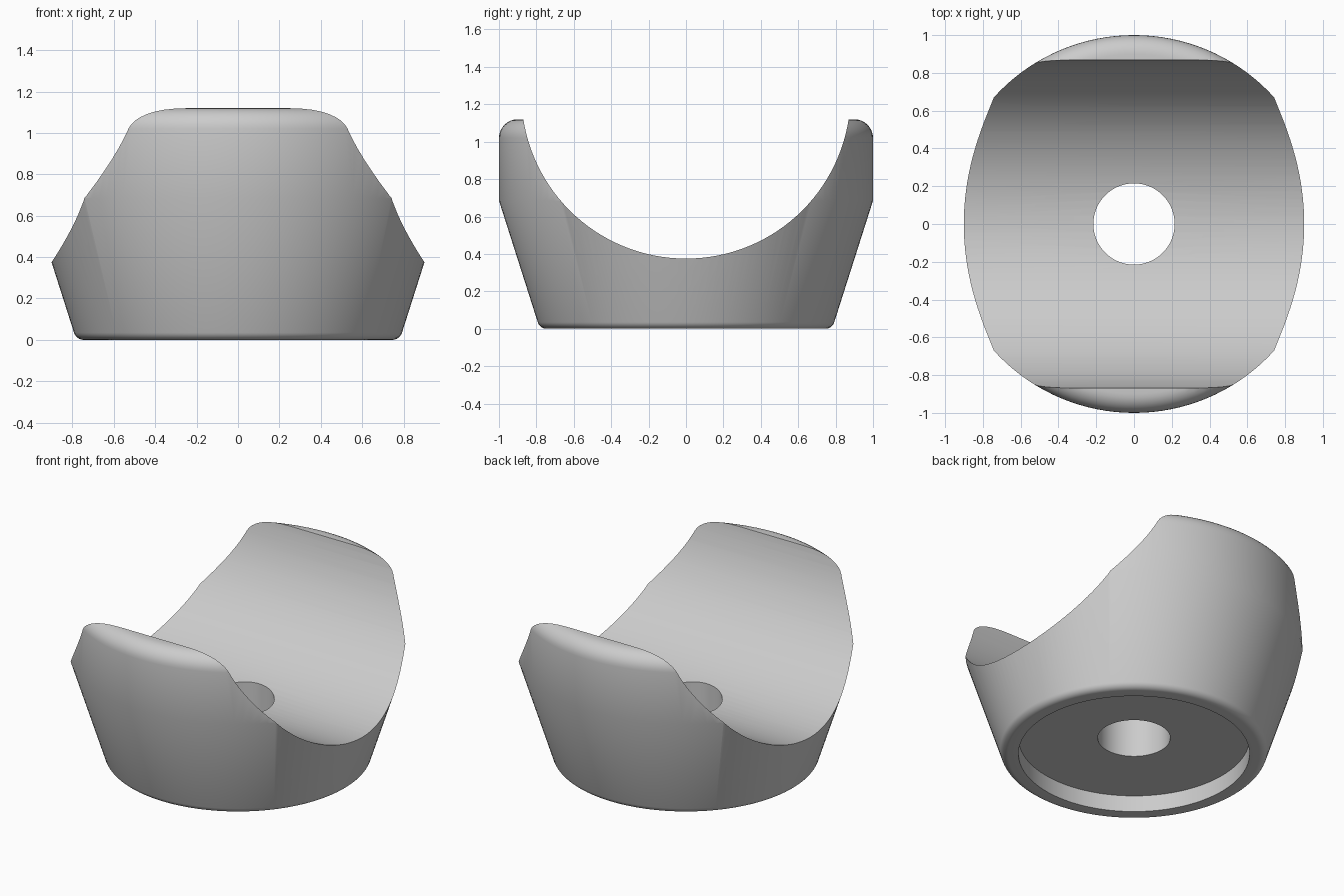
import bpy, bmesh, math
from mathutils import Matrix, Vector

cube = bpy.data.objects.get("Cube")
if cube:
    bpy.data.objects.remove(cube, do_unlink=True)

SEGMENTS = 128
HOLE_R, RECESS_R, RECESS_Z = 0.215, 0.685, 0.107
TOP_Z = 1.12
SADDLE_R, SADDLE_Z = 0.88, 1.255

grey = bpy.data.materials.new("plain grey")
grey.use_nodes = True
grey.diffuse_color = (0.6, 0.6, 0.6, 1)
grey.node_tree.nodes["Principled BSDF"].inputs["Base Color"].default_value = (0.6, 0.6, 0.6, 1)


def arc(r, z, radius, start, end, steps=8):
    """Points of a fillet in the (radius, height) plane."""
    angles = [math.radians(start + (end - start) * i / steps) for i in range(steps + 1)]
    return [(r + radius * math.cos(a), z + radius * math.sin(a)) for a in angles]


def make_object(name, bm):
    bmesh.ops.recalc_face_normals(bm, faces=bm.faces)
    mesh = bpy.data.meshes.new(name)
    bm.to_mesh(mesh)
    bm.free()
    mesh.materials.append(grey)
    obj = bpy.data.objects.new(name, mesh)
    bpy.context.collection.objects.link(obj)
    return obj


# Closed cross-section: bore, bottom recess, flared wall, rounded rim
profile = [(HOLE_R, TOP_Z), (HOLE_R, RECESS_Z), (RECESS_R, RECESS_Z), (RECESS_R, 0)]
profile += arc(0.745, 0.05, 0.05, -90, -17)
profile += [(1, 0.685)]
profile += arc(0.9, TOP_Z - 0.1, 0.1, 0, 90)

# Body turned around the vertical axis
bm = bmesh.new()
rings = []
for i in range(SEGMENTS):
    turn = Matrix.Rotation(math.tau * i / SEGMENTS, 3, "Z")
    rings.append([bm.verts.new(turn @ Vector((r, 0, z))) for r, z in profile])
for i, ring in enumerate(rings):
    after = rings[(i + 1) % SEGMENTS]
    for j in range(len(profile)):
        k = (j + 1) % len(profile)
        bm.faces.new((ring[j], after[j], after[k], ring[k]))
body = make_object("saddle_block", bm)

# Horizontal cylinder that cuts the cradle
bm = bmesh.new()
bmesh.ops.create_cone(bm, cap_ends=True, segments=SEGMENTS, radius1=SADDLE_R,
                      radius2=SADDLE_R, depth=3,
                      matrix=Matrix.Translation((0, 0, SADDLE_Z)) @ Matrix.Rotation(math.pi / 2, 4, "Y"))
cutter = make_object("cradle_cutter", bm)
cutter.hide_render = True

cut = body.modifiers.new("Cradle", "BOOLEAN")
cut.operation = "DIFFERENCE"
cut.solver = "EXACT"
cut.object = cutter
bpy.ops.object.select_all(action="DESELECT")
bpy.context.view_layer.objects.active = body
body.select_set(True)
bpy.ops.object.modifier_apply(modifier=cut.name)
bpy.data.objects.remove(cutter, do_unlink=True)

bpy.ops.object.shade_smooth_by_angle(angle=math.radians(30))
